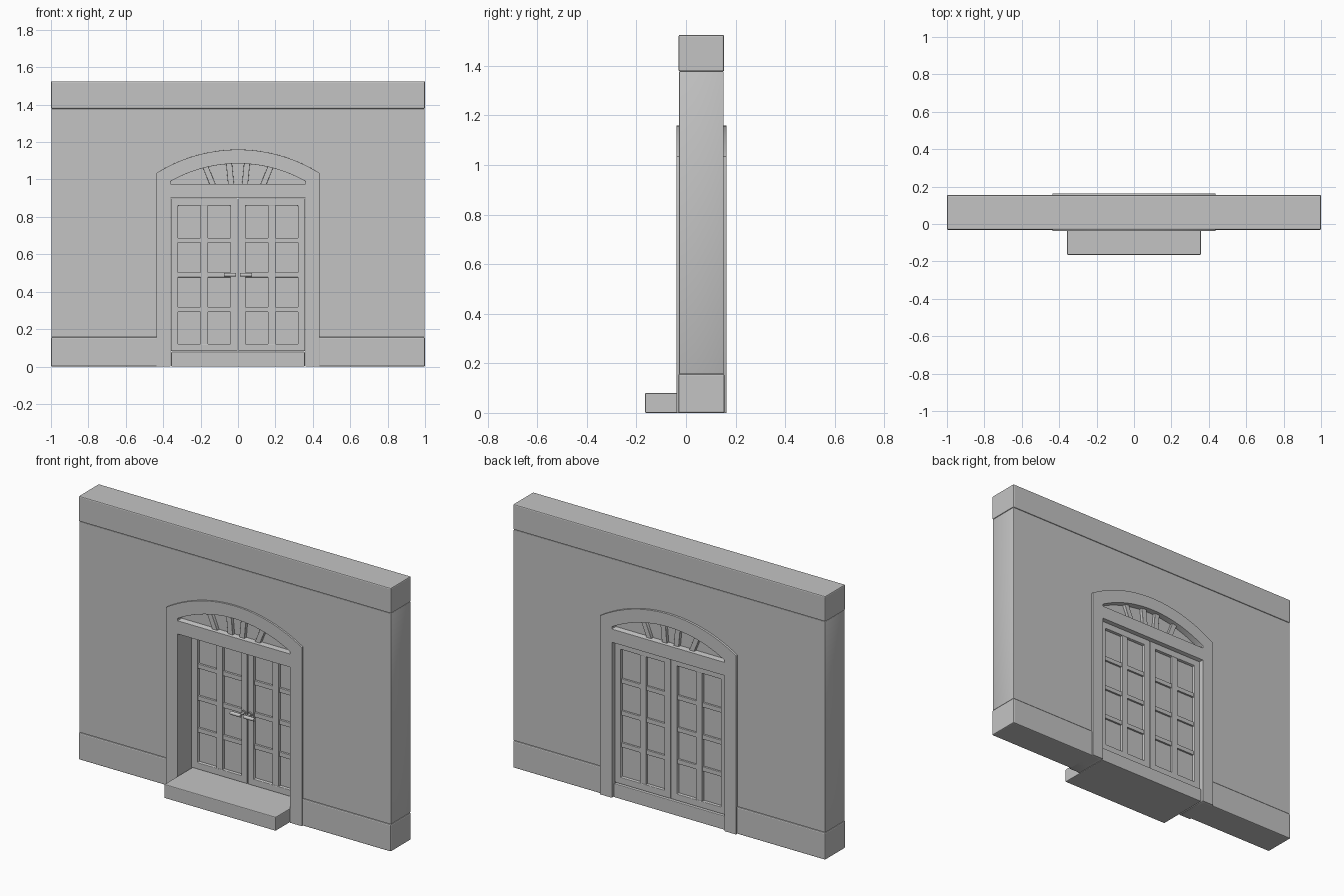
import bpy, bmesh, math
from mathutils import Matrix, Vector

cube = bpy.data.objects.get("Cube")
if cube:
    bpy.data.objects.remove(cube, do_unlink=True)

grey = bpy.data.materials.new("plaster_grey")
grey.use_nodes = True
COLOUR = (0.55, 0.55, 0.55, 1)
grey.diffuse_color = COLOUR
grey.node_tree.nodes["Principled BSDF"].inputs["Base Color"].default_value = COLOUR


def finish(name, bm, bevel=0.0):
    mesh = bpy.data.meshes.new(name)
    bmesh.ops.recalc_face_normals(bm, faces=bm.faces)
    bm.to_mesh(mesh)
    bm.free()
    mesh.materials.append(grey)
    ob = bpy.data.objects.new(name, mesh)
    bpy.context.collection.objects.link(ob)
    if bevel:
        mod = ob.modifiers.new("soft_edges", "BEVEL")
        mod.width, mod.segments = bevel, 2
        mod.limit_method = "ANGLE"
    return ob


def add_box(bm, x, y, z):
    size = Vector((x[1] - x[0], y[1] - y[0], z[1] - z[0]))
    mid = Vector((sum(x), sum(y), sum(z))) / 2
    bmesh.ops.create_cube(bm, size=1, matrix=Matrix.Translation(mid) @ Matrix.Diagonal(size.to_4d()))


def box(name, x, y, z, bevel=0.004):
    bm = bmesh.new()
    add_box(bm, x, y, z)
    return finish(name, bm, bevel)


def slab(name, loops, y, bevel=0.004):
    """Fill x-z outlines (later loops are holes) and extrude them through y."""
    curve = bpy.data.curves.new(name + "_outline", "CURVE")
    curve.dimensions, curve.fill_mode = "2D", "BOTH"
    curve.extrude = (y[1] - y[0]) / 2
    for loop in loops:
        spline = curve.splines.new("POLY")
        spline.points.add(len(loop) - 1)
        spline.use_cyclic_u = True
        for point, (px, pz) in zip(spline.points, loop):
            point.co = (px, pz, 0, 1)
    helper = bpy.data.objects.new(name + "_outline", curve)
    mesh = helper.to_mesh()
    bm = bmesh.new()
    bm.from_mesh(mesh)
    helper.to_mesh_clear()
    bpy.data.objects.remove(helper)
    bpy.data.curves.remove(curve)
    bmesh.ops.remove_doubles(bm, verts=bm.verts, dist=0.0001)
    bmesh.ops.transform(bm, verts=bm.verts, matrix=Matrix.Translation((0, sum(y) / 2, 0))
                        @ Matrix.Rotation(math.pi / 2, 4, "X"))
    return finish(name, bm, bevel)


def arc(half, spring, top, steps=24):
    """Segmental arch from right to left, in x-z."""
    rise = top - spring
    radius = (rise * rise + half * half) / (2 * rise)
    sweep = math.asin(half / radius)
    return [(radius * math.sin(a), top - radius + radius * math.cos(a))
            for a in (sweep - 2 * sweep * i / steps for i in range(steps + 1))]


WALL = (-0.028, 0.152)
FRAME = (-0.038, 0.164)

# Wall, top band and plinths
slab("wall", [[(-0.998, 0.157), (-0.4, 0.157)] + arc(0.4, 1.0, 1.12)[::-1]
              + [(0.4, 0.157), (0.998, 0.157), (0.998, 1.378), (-0.998, 1.378)]], WALL, 0.003)
box("top_band", (-1, 1), (-0.03, 0.154), (1.378, 1.525), 0.006)
for side, s in (("left", 1), ("right", -1)):
    box(side + "_plinth", sorted((s * 0.37, s)), (-0.031, 0.155), (0, 0.157), 0.006)

# Arched surround with the doorway notch and the fanlight opening
slab("door_surround", [
    [(0.435, 0)] + arc(0.435, 1.035, 1.16) +
    [(-0.435, 0), (-0.36, 0), (-0.36, 0.9), (0.36, 0.9), (0.36, 0)],
    [(0.36, 0.977)] + arc(0.36, 0.99, 1.085) + [(-0.36, 0.977)]], FRAME)

# Doorstep running through the opening
box("doorstep", (-0.357, 0.357), (-0.165, 0.152), (0, 0.08))

# Fanlight pane and radial bars
slab("fanlight_pane", [[(0.37, 0.97)] + arc(0.37, 0.99, 1.095) + [(-0.37, 0.97)]], (0.0, 0.126), 0)
for i, (low, high, top) in enumerate(((-0.135, -0.175, 1.07), (-0.037, -0.048, 1.088),
                                     (0.037, 0.048, 1.088), (0.135, 0.175, 1.07))):
    w = 0.016
    slab("fanlight_bar_%d" % (i + 1),
         [[(low - w, 0.972), (low + w, 0.972), (high + w, top), (high - w, top)]],
         (-0.018, 0.144), 0.002)

# Door leaves with a glazing grid
LEAF = (0.085, 0.14)
for side, s in (("left", 1), ("right", -1)):
    def across(a, b):
        return sorted((s * a, s * b))

    def rect(x, z):
        return [(x[0], z[0]), (x[1], z[0]), (x[1], z[1]), (x[0], z[1])]

    slab(side + "_door_frame", [rect(across(0.002, 0.358), (0.082, 0.898)),
                                rect(across(0.04, 0.32), (0.12, 0.86))], LEAF, 0.003)
    box(side + "_door_panes", across(0.03, 0.33), (0.104, 0.122), (0.11, 0.87), 0)
    box(side + "_upright_bar", across(0.16, 0.2), (0.087, 0.138), (0.115, 0.865), 0.002)
    bm = bmesh.new()
    for z in (0.305, 0.49, 0.675):
        add_box(bm, across(0.035, 0.325), (0.092, 0.133), (z - 0.013, z + 0.013))
    finish(side + "_cross_bars", bm, 0.002)

    # Lever handle: rose, stem and grip
    bm = bmesh.new()
    for radius, length, centre, axis in ((0.013, 0.008, (s * 0.02, 0.082, 0.49), "X"),
                                         (0.007, 0.045, (s * 0.02, 0.065, 0.49), "X"),
                                         (0.01, 0.066, (s * 0.043, 0.042, 0.49), "Y")):
        bmesh.ops.create_cone(bm, cap_ends=True, segments=16, radius1=radius, radius2=radius,
                              depth=length, matrix=Matrix.Translation(centre)
                              @ Matrix.Rotation(math.pi / 2, 4, axis))
    handle = finish(side + "_door_handle", bm)
    bpy.ops.object.select_all(action="DESELECT")
    handle.select_set(True)
    bpy.context.view_layer.objects.active = handle
    bpy.ops.object.shade_smooth_by_angle()
